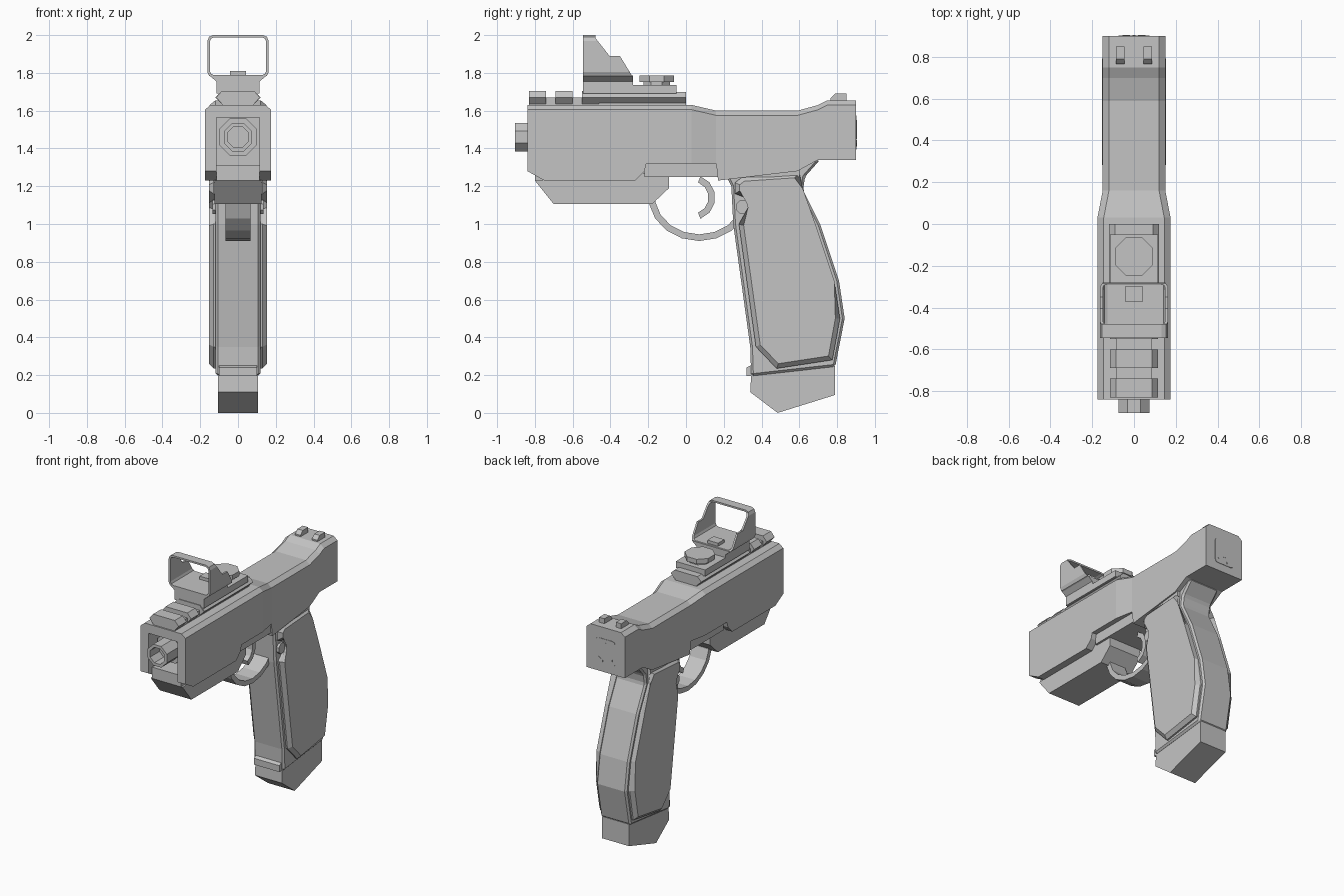
import bpy, bmesh, math

if "Cube" in bpy.data.objects:
    bpy.data.objects.remove(bpy.data.objects["Cube"], do_unlink=True)

shade = .55
grey = bpy.data.materials.new("plain grey")
grey.use_nodes = True
grey.diffuse_color = (shade, shade, shade, 1)
grey.node_tree.nodes["Principled BSDF"].inputs["Base Color"].default_value = grey.diffuse_color


def loft(name, sections, chamfer=0):
    """Skin matching point loops and cap both ends; the last cap may be chamfered."""
    bm = bmesh.new()
    loops = [[bm.verts.new(point) for point in section] for section in sections]
    count = len(loops[0])
    for near, far in zip(loops, loops[1:]):
        for i in range(count):
            j = (i + 1) % count
            bm.faces.new((near[i], near[j], far[j], far[i]))
    bm.faces.new(loops[0])
    cap = bm.faces.new(loops[-1])
    if chamfer:
        bmesh.ops.bevel(bm, geom=list(cap.edges), offset=chamfer, segments=1, affect='EDGES')
    bmesh.ops.recalc_face_normals(bm, faces=bm.faces[:])
    mesh = bpy.data.meshes.new(name)
    bm.to_mesh(mesh)
    bm.free()
    mesh.materials.append(grey)
    obj = bpy.data.objects.new(name, mesh)
    bpy.context.collection.objects.link(obj)
    return obj


def side(name, outline, start, end, chamfer=0):
    """Extrude a (y, z) outline across x."""
    return loft(name, [[(x, y, z) for y, z in outline] for x in (start, end)], chamfer)


def across(name, outline, half_width):
    return side(name, outline, -half_width, half_width)


def along(name, outline, start, end):
    """Extrude an (x, z) outline along y."""
    return loft(name, [[(x, y, z) for x, z in outline] for y in (start, end)])


def upright(name, outline, start, end):
    """Extrude an (x, y) outline upward."""
    return loft(name, [[(x, y, z) for x, y in outline] for z in (start, end)])


# Outline rules
def rect(left, right, low, high):
    return [(left, low), (right, low), (right, high), (left, high)]


def octagon(apothem, u, v):
    radius = apothem / math.cos(math.pi / 8)
    angles = [math.pi * (i + .5) / 4 for i in range(8)]
    return [(u + radius * math.cos(a), v + radius * math.sin(a)) for a in angles]


def arc_band(u, v, width, height, thickness, first, last, steps):
    angles = [math.radians(first + (last - first) * i / steps) for i in range(steps + 1)]
    outer = [(u + width * math.cos(a), v + height * math.sin(a)) for a in angles]
    inner = [(u + (width - thickness) * math.cos(a), v + (height - thickness) * math.sin(a))
             for a in angles]
    return outer + inner[::-1]


def mirrored(half):
    return half + [(-x, z) for x, z in reversed(half)]


def dovetail(width, middle, height):
    return mirrored([(width - .03, middle - height), (width, middle), (width - .03, middle + height)])


def rounded(width, low, high, radius):
    near = radius * .3
    return mirrored([(width - radius, low), (width - near, low + near), (width, low + radius),
                     (width, high - radius), (width - near, high - near), (width - radius, high)])


def shifted(points, offset):
    return [(y + offset, z) for y, z in points]


def boolean(obj, cutter, operation='DIFFERENCE'):
    modifier = obj.modifiers.new("cut", 'BOOLEAN')
    modifier.object, modifier.operation, modifier.solver = cutter, operation, 'EXACT'
    cutter.hide_render = True
    cutter.hide_viewport = True
    cutter.hide_set(True)


both_sides = (("left", 1), ("right", -1))
wide, narrow = .175, .15
belly, lip, seam = 1.23, 1.28, 1.32
waist, roof, heel = 1.6, 1.63, 1.655
front, back = -.84, .9
bore = 1.46

# Slide: stations of y, half width, bottom and top
stations = [
    (front, wide, lip, roof), (-.75, wide, belly, roof), (-.27, wide, belly, roof),
    (-.22, wide, lip, roof), (-.21, wide, seam, roof), (.03, wide, seam, roof),
    (.16, narrow, seam, waist), (.17, narrow, belly, waist), (.59, narrow, lip, waist),
    (.7, narrow, 1.34, roof), (.75, narrow, 1.34, heel), (back, narrow, 1.34, heel)]
slide = loft("slide", [
    [(x, y, z) for x, z in mirrored([(w, low), (w, top - .025), (w - .03, top)])]
    for y, w, low, top in stations])
boolean(slide, along("muzzle_opening_cutter", rect(-.115, .115, 1.2, 1.565), -1, -.6))

# Barrel with a shallow bore and a collar
barrel = along("barrel", octagon(.075, 0, bore), -.905, -.5)
boolean(barrel, along("bore_cutter", octagon(.055, 0, bore), -1, -.8))
along("barrel_collar", octagon(.1, 0, bore), -.76, -.5)

# Dust cover, its filler under the barrel, and frame
across("dust_cover", [(-.8, belly), (-.7, 1.105), (-.18, 1.105), (-.09, 1.19), (-.09, lip)], .125)
across("dust_cover_floor", rect(-.8, -.1, belly, 1.31), .114)
across("frame", rect(-.22, .6, 1.25, 1.35), .14)

# Trigger and guard
across("trigger_guard", arc_band(.07, 1.15, .27, .24, .035, 170, 330, 8), .065)
across("trigger", arc_band(.035, 1.14, .12, .12, .035, 70, -70, 5), .03)

# Grip core
grip_front = [(.24, 1.2), (.25, 1), (.34, .35)]
grip_back = [(.84, .5), (.81, .7), (.71, 1), (.62, 1.18)]
grip = across("grip", [(.2, lip)] + grip_front + [(.345, .195), (.79, .245)] + grip_back
              + [(.63, 1.25), (.71, 1.34), (.4, 1.34)], .118)
soften = grip.modifiers.new("soft_corners", 'BEVEL')
soften.width, soften.segments = .012, 1

# Grip panels follow the grip edges, with release buttons in a notch
panel = ([(.3, 1.25), (.26, 1.22), (.26, 1.16), (.34, 1.13), (.355, 1.08)]
         + shifted(grip_front[1:], .03) + [(.48, .235), (.775, .28)]
         + shifted(grip_back, -.025) + [(.6, 1.27)])
for label, s in both_sides:
    side(label + "_grip_panel", panel, s * .1, s * .153, .024)
    side(label + "_release_button", octagon(.036, .3, 1.09), s * .1, s * .135)

# Magazine base and lip
across("magazine_base", [(.345, .2), (.34, .11), (.485, 0), (.79, .095), (.79, .25)], .105)
across("magazine_lip", [(.36, .26), (.32, .24), (.32, .195), (.4, .2)], .1)

# Accessory rail
across("rail_base", rect(-.83, 0, 1.62, 1.67), .085)
for i in range(3):
    start = -.83 + .14 * i
    along(f"rail_tooth_{i + 1}", dovetail(.115, 1.67, .035), start, start + .09)

# Sight mount and body
hood_front, hood_back, hood_floor = -.545, -.28, 1.775
along("sight_clamp", dovetail(.12, 1.67, .03), hood_front, 0)
across("sight_base", rect(hood_front, -.05, 1.69, 1.735), .115)
along("sight_body", mirrored([(.115, 1.7), (.115, 1.755), (narrow, 1.785)]), hood_front, hood_back)

# Sight hood: rounded frame trimmed to a stepped side outline
hood = along("sight_hood", rounded(.162, hood_floor, 2, .03), hood_front, hood_back)
boolean(hood, along("hood_opening_cutter", rounded(.149, hood_floor + .013, 1.988, .022), -1, 0))
boolean(hood, across("hood_outline_cutter", [
    (-.6, 1.7), (-.6, 2.1), (-.48, 2.1), (-.48, 1.985), (-.405, 1.89), (-.35, 1.89),
    (hood_back, hood_floor), (hood_back, 1.7)], .3), 'INTERSECT')
across("sight_emitter", rect(-.37, -.3, hood_floor, 1.81), .042)

# Adjustment knob
upright("knob_stem", octagon(.07, 0, -.155), 1.73, 1.76)
upright("knob", octagon(.092, 0, -.155), 1.752, 1.785)

# Rear sights
for label, s in both_sides:
    side(label + "_rear_sight", [(.765, 1.64), (.765, 1.665), (.79, 1.69), (.85, 1.69), (.85, 1.64)],
         s * .045, s * .087)

# Back plate with slot details
along("back_plate", rounded(.075, 1.395, 1.575, .02), back - .01, back + .003)
along("back_slot", rect(-.008, .008, 1.45, 1.55), back, back + .005)
for label, s in both_sides:
    along(label + "_back_notch", [(s * .02, 1.41), (s * .055, 1.43), (s * .055, 1.445), (s * .02, 1.425)],
          back, back + .005)
